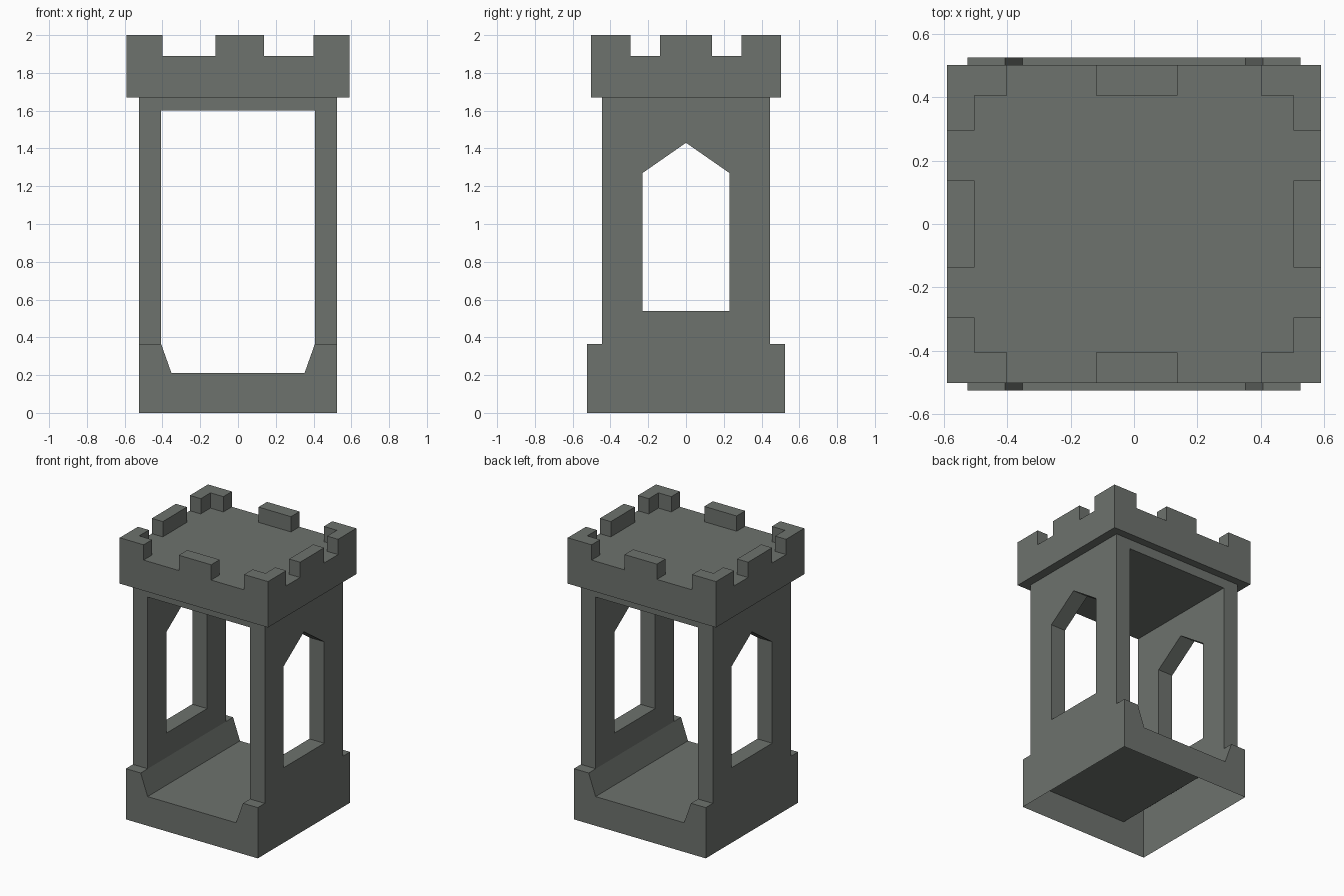
import bpy, bmesh

if "Cube" in bpy.data.objects:
    bpy.data.objects.remove(bpy.data.objects["Cube"])

stone = bpy.data.materials.new("grey stone")
stone.diffuse_color = (0.155, 0.17, 0.155, 1)
stone.use_nodes = True
stone.node_tree.nodes["Principled BSDF"].inputs["Base Color"].default_value = stone.diffuse_color


def finish(bm, name):
    bmesh.ops.recalc_face_normals(bm, faces=bm.faces)
    me = bpy.data.meshes.new(name)
    bm.to_mesh(me)
    bm.free()
    me.materials.append(stone)
    ob = bpy.data.objects.new(name, me)
    bpy.context.collection.objects.link(ob)
    return ob


def prism(name, pts, place, a, b, skip=(), caps=(True, True)):
    """Sweep a closed profile between a and b; place maps (u, v, w) to xyz."""
    bm = bmesh.new()
    A = [bm.verts.new(place(u, v, a)) for u, v in pts]
    B = [bm.verts.new(place(u, v, b)) for u, v in pts]
    n = len(pts)
    for i in range(n):
        if i not in skip:
            j = (i + 1) % n
            bm.faces.new((A[i], A[j], B[j], B[i]))
    if caps[0]:
        bm.faces.new(A[::-1])
    if caps[1]:
        bm.faces.new(B)
    return finish(bm, name)


def along_y(u, v, w):
    return (u, w, v)


def along_z(u, v, w):
    return (u, v, w)


def rect(x0, x1, y0, y1):
    return [(x0, y0), (x1, y0), (x1, y1), (x0, y1)]


# Base: hollow shell with a trough floor, open underneath (edge 0 skipped)
prism("base", [(-.525, 0), (.525, 0), (.525, .365), (.407, .365), (.352, .21),
               (-.352, .21), (-.407, .365), (-.525, .365)],
      along_y, -.525, .525, skip=(0,))

# Side walls with pointed window openings
window = [(-.23, .54), (.23, .54), (.23, 1.27), (0, 1.43), (-.23, 1.27)]
outer = [(-.445, .365), (.445, .365), (.445, 1.67), (0, 1.67), (-.445, 1.67)]
for s, side in ((-1, "left"), (1, "right")):
    bm = bmesh.new()
    o, w = [[[bm.verts.new((s * x, y, z)) for y, z in ring] for x in (.407, .525)]
            for ring in (outer, window)]
    for i in range(5):
        j = (i + 1) % 5
        for k in (0, 1):
            bm.faces.new((o[k][i], o[k][j], w[k][j], w[k][i]))
        for ring in (o, w):
            bm.faces.new((ring[0][i], ring[0][j], ring[1][j], ring[1][i]))
    finish(bm, side + "_wall")

# Lintel slab closing the top of the opening
prism("ceiling_slab", [(-.407, 1.6), (.407, 1.6), (.407, 1.67), (-.407, 1.67)],
      along_y, -.445, .445, skip=(1, 2, 3))

# Roof block
prism("roof_block", rect(-.59, .59, -.502, .502), along_z, 1.67, 1.89)

# Corner battlements, L shaped
L = [(.59, .502), (.40, .502), (.40, .405), (.503, .405), (.503, .295), (.59, .295)]
for sx in (-1, 1):
    for sy in (-1, 1):
        prism("corner_battlement", [(sx * x, sy * y) for x, y in L], along_z,
              1.89, 2, caps=(False, True))

# Middle battlements
for s in (-1, 1):
    prism("long_side_battlement", rect(-.12, .138, s * .405, s * .502), along_z,
          1.89, 2, caps=(False, True))
    prism("short_side_battlement", rect(s * .503, s * .59, -.137, .137), along_z,
          1.89, 2, caps=(False, True))
